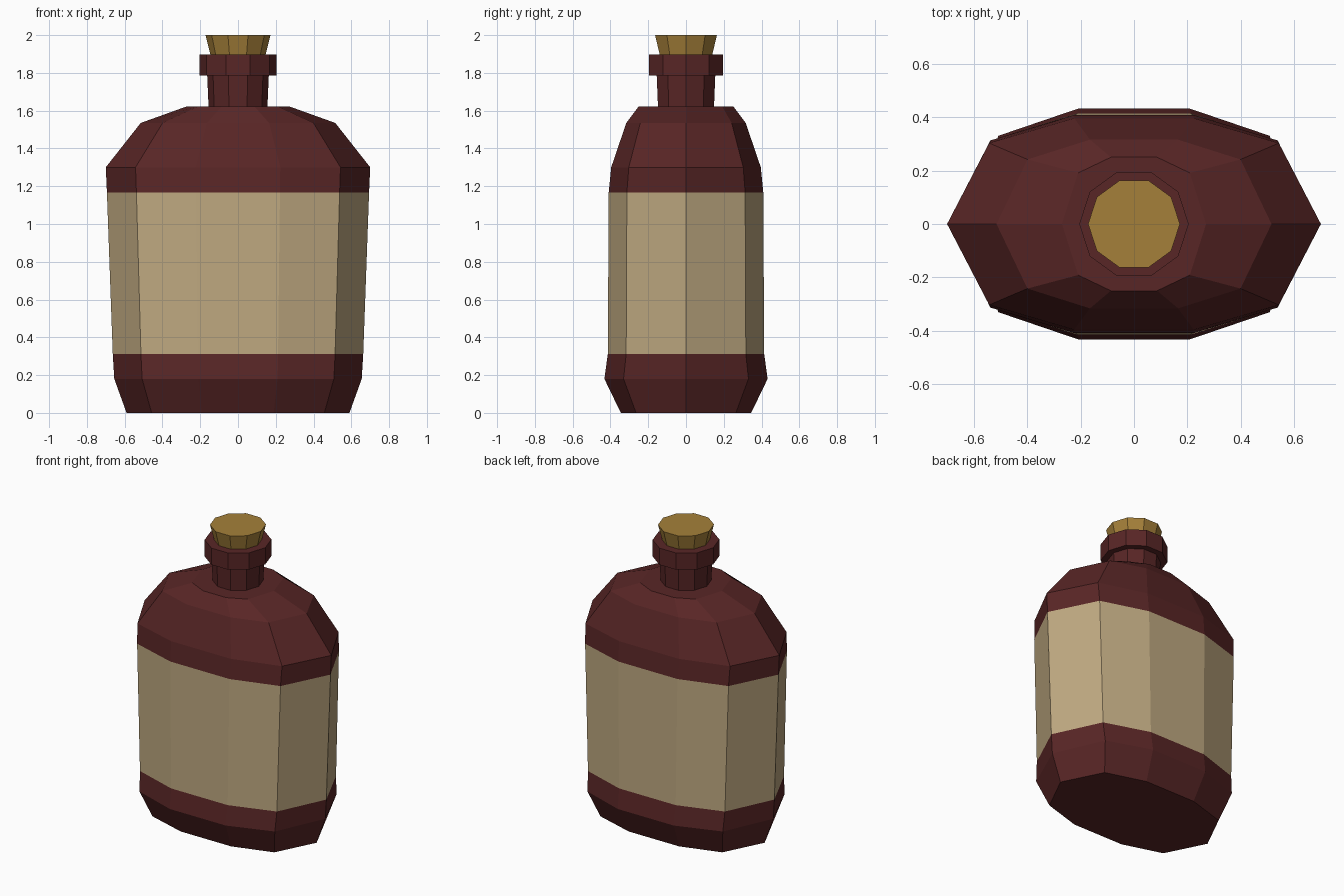
import bpy, bmesh, math

if "Cube" in bpy.data.objects:
    bpy.data.objects.remove(bpy.data.objects["Cube"])


def material(name, rgb):
    m = bpy.data.materials.new(name)
    m.diffuse_color = (*rgb, 1)
    m.use_nodes = True
    m.node_tree.nodes["Principled BSDF"].inputs["Base Color"].default_value = m.diffuse_color
    return m


GLASS = material("dark red glass", (0.098, 0.019, 0.019))
LABEL = material("tan label", (0.515, 0.392, 0.216))
CORK = material("cork", (0.376, 0.216, 0.042))

# Ten-sided cross-sections, as unit points: one round, one flattened
ROUND = [(math.cos(i * math.pi / 5), math.sin(i * math.pi / 5)) for i in range(10)]
quarter = [(1, 0), (0.775, 0.765), (0.32, 1)]
half = quarter + [(-x, y) for x, y in reversed(quarter[1:])]
FLASK = half + [(-x, -y) for x, y in half]


def loft(name, section, rows, mats, label_row=None):
    """Join rings (z, x radius, y radius) into a closed solid."""
    bm = bmesh.new()
    rings = [[bm.verts.new((x * rx, y * ry, z)) for x, y in section]
             for z, rx, ry in rows]
    n = len(section)
    for r in range(len(rings) - 1):
        a, b = rings[r], rings[r + 1]
        for i in range(n):
            j = (i + 1) % n
            f = bm.faces.new((a[i], a[j], b[j], b[i]))
            f.material_index = 1 if r == label_row else 0
    bm.faces.new(rings[0][::-1])
    bm.faces.new(rings[-1])
    bmesh.ops.recalc_face_normals(bm, faces=bm.faces)
    mesh = bpy.data.meshes.new(name)
    bm.to_mesh(mesh)
    bm.free()
    for m in mats:
        mesh.materials.append(m)
    ob = bpy.data.objects.new(name, mesh)
    bpy.context.collection.objects.link(ob)
    return ob


# Flattened body with a label band around the middle
loft("body", FLASK, [
    (0.00, 0.59, 0.345), (0.18, 0.655, 0.432), (0.312, 0.663, 0.414),
    (1.168, 0.694, 0.409), (1.30, 0.70, 0.396), (1.535, 0.515, 0.316),
    (1.623, 0.27, 0.25)], [GLASS, LABEL], label_row=2)

# Neck with its collar
loft("neck", ROUND, [
    (1.60, 0.155, 0.155), (1.785, 0.163, 0.163), (1.785, 0.205, 0.205),
    (1.898, 0.205, 0.205)], [GLASS])

# Stopper
loft("stopper", ROUND, [(1.88, 0.142, 0.142), (2.00, 0.172, 0.172)], [CORK])
